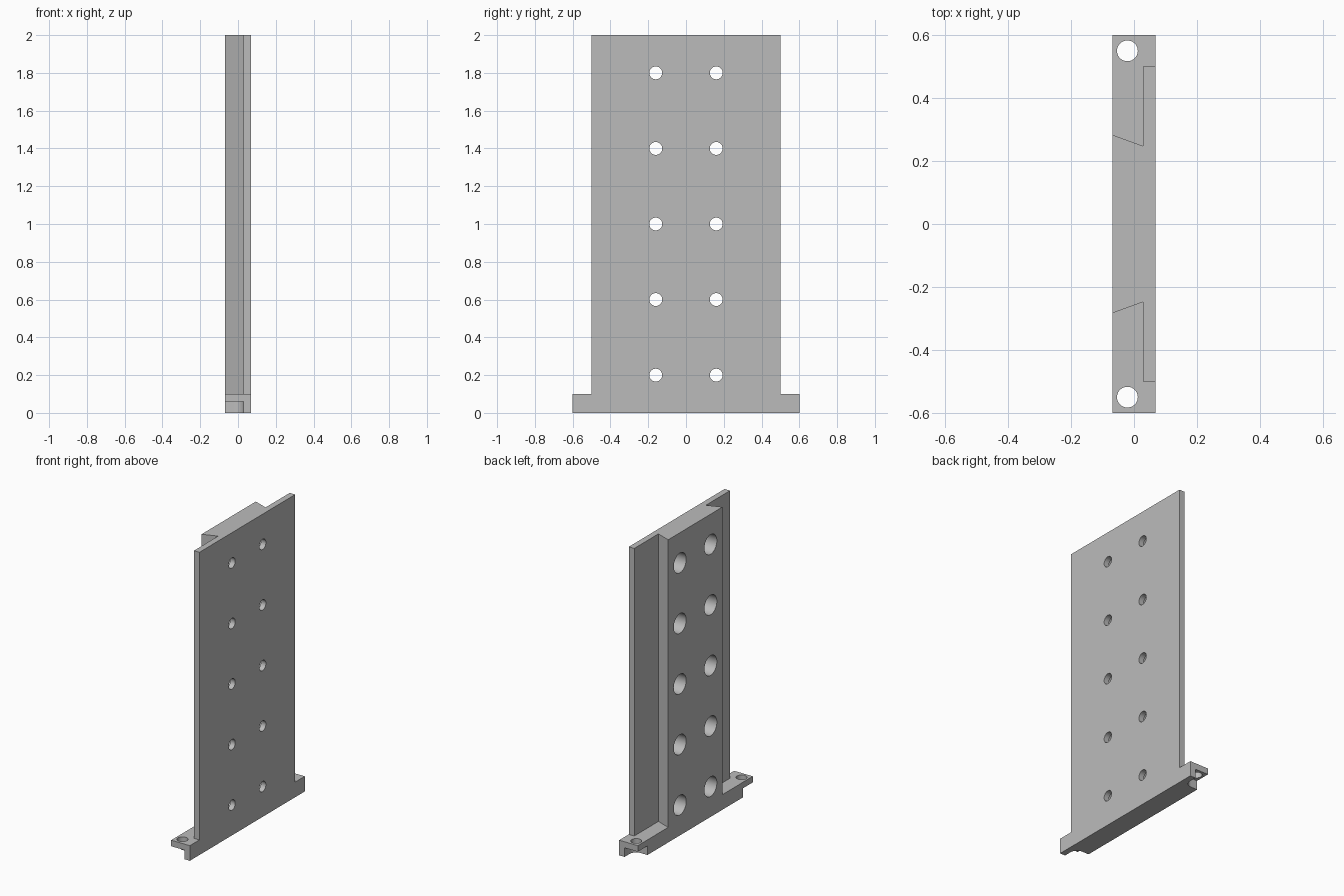
import bpy, bmesh, math

if "Cube" in bpy.data.objects:
    bpy.data.objects.remove(bpy.data.objects["Cube"])

grey = bpy.data.materials.new("plain grey")
grey.use_nodes = True
COLOUR = (0.5, 0.5, 0.5, 1)
grey.diffuse_color = COLOUR
grey.node_tree.nodes["Principled BSDF"].inputs["Base Color"].default_value = COLOUR

X0, X1 = -0.068, 0.068    # thickness of the part
XP = 0.028                # inner face of the thin plate
BASE_H, TOP = 0.1, 2.0


def prism(name, outline, z0, z1):
    """Extrude an (x, y) outline from z0 to z1."""
    bm = bmesh.new()
    face = bm.faces.new([bm.verts.new((x, y, z0)) for x, y in outline])
    ext = bmesh.ops.extrude_face_region(bm, geom=[face])
    verts = [g for g in ext["geom"] if isinstance(g, bmesh.types.BMVert)]
    bmesh.ops.translate(bm, verts=verts, vec=(0, 0, z1 - z0))
    bmesh.ops.recalc_face_normals(bm, faces=bm.faces)
    mesh = bpy.data.meshes.new(name)
    bm.to_mesh(mesh)
    bm.free()
    mesh.materials.append(grey)
    obj = bpy.data.objects.new(name, mesh)
    bpy.context.collection.objects.link(obj)
    return obj


def rod(name, radius, length, centre, along_x=False):
    bpy.ops.mesh.primitive_cylinder_add(
        vertices=48, radius=radius, depth=length, location=centre,
        rotation=(0, math.pi / 2 if along_x else 0, 0))
    obj = bpy.context.object
    obj.name = name
    obj.data.materials.append(grey)
    return obj


def cut(target, cutters):
    for cutter in cutters:
        mod = target.modifiers.new("cut", "BOOLEAN")
        mod.operation, mod.solver, mod.object = "DIFFERENCE", "EXACT", cutter
        bpy.context.view_layer.objects.active = target
        bpy.ops.object.modifier_apply(modifier=mod.name)
        bpy.data.objects.remove(cutter)
    bpy.ops.object.select_all(action="DESELECT")
    target.select_set(True)
    bpy.context.view_layer.objects.active = target
    bpy.ops.object.shade_smooth_by_angle(angle=math.radians(30))


# Thin plate with a dovetail rail along its back
half = [(X1, 0.5), (XP, 0.5), (XP, 0.248), (X0, 0.283)]
panel = prism("dovetail_panel", half + [(x, -y) for x, y in reversed(half)], BASE_H, TOP)

# Two columns of counterbored screw holes
cutters = []
for y in (-0.16, 0.16):
    for i in range(5):
        z = 0.2 + 0.4 * i
        cutters.append(rod("screw_hole", 0.034, 0.4, (0, y, z), True))
        cutters.append(rod("counterbore", 0.065, 0.2, (X0, y, z), True))
cut(panel, cutters)

# Base bar with a mounting hole and an open rounded pocket under each end
base = prism("base_bar", [(X0, -0.6), (X1, -0.6), (X1, 0.6), (X0, 0.6)], 0, BASE_H)
HX, HY, R = -0.021, 0.55, 0.05
cutters = []
for s in (-1, 1):
    arc = [(HX + R * math.sin(a), s * (HY - R * math.cos(a)))
           for a in (math.pi / 2 * i / 12 for i in range(13))]
    pocket = [(X0 - 0.1, s * (HY - R))] + arc + [(HX + R, s * 0.7), (X0 - 0.1, s * 0.7)]
    cutters.append(prism("end_pocket", pocket, -0.1, 0.06))
    cutters.append(rod("mounting_hole", 0.033, 0.4, (HX, s * HY, 0.1)))
cut(base, cutters)
